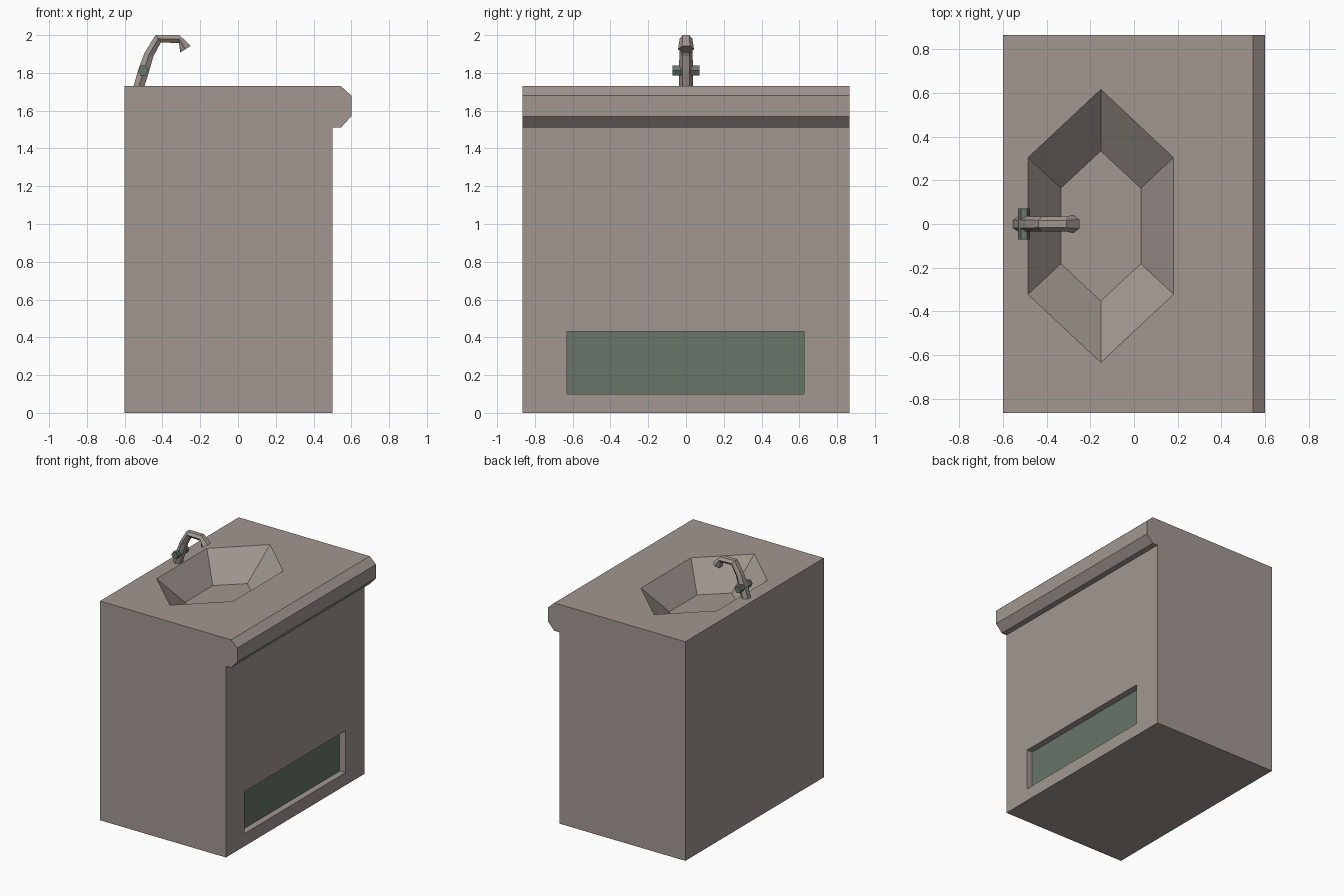
import bpy, bmesh, math
from mathutils import Vector

if "Cube" in bpy.data.objects:
    bpy.data.objects.remove(bpy.data.objects["Cube"])


def material(name, rgb):
    m = bpy.data.materials.new(name)
    m.diffuse_color = (*rgb, 1)
    m.use_nodes = True
    m.node_tree.nodes["Principled BSDF"].inputs["Base Color"].default_value = m.diffuse_color
    return m


stone = material("warm grey", (0.36, 0.31, 0.283))
green = material("dull green", (0.135, 0.18, 0.14))


def loft(name, rings, mats):
    """Closed flat-shaded solid through a list of equal-length rings."""
    bm = bmesh.new()
    vs = [[bm.verts.new(p) for p in r] for r in rings]
    n = len(vs[0])
    for a, b in zip(vs, vs[1:]):
        for i in range(n):
            j = (i + 1) % n
            bm.faces.new((a[i], a[j], b[j], b[i]))
    bm.faces.new(vs[0])
    bm.faces.new(vs[-1])
    bmesh.ops.recalc_face_normals(bm, faces=bm.faces)
    me = bpy.data.meshes.new(name)
    bm.to_mesh(me)
    bm.free()
    for m in mats:
        me.materials.append(m)
    ob = bpy.data.objects.new(name, me)
    bpy.context.collection.objects.link(ob)
    return ob


# cabinet with overhanging chamfered counter edge, extruded along y
profile = [(-0.6, 0), (0.5, 0), (0.5, 1.51), (0.545, 1.51), (0.6, 1.57),
           (0.6, 1.68), (0.545, 1.73), (-0.6, 1.73)]
cabinet = loft("cabinet", [[(x, y, z) for x, z in profile]
                           for y in (-0.865, 0.865)], [stone, green])


# elongated hexagonal basin cutter
def hexagon(hx, mid_y, tip_y, z):
    cx, cy = -0.152, -0.009
    pts = [(0, tip_y), (hx, mid_y), (hx, -mid_y),
           (0, -tip_y), (-hx, -mid_y), (-hx, mid_y)]
    return [(cx + x, cy + y, z) for x, y in pts]


basin = loft("basin_cutter", [hexagon(0.183, 0.173, 0.343, 1.53),
                              hexagon(0.333, 0.313, 0.625, 1.73),
                              hexagon(0.333, 0.313, 0.625, 1.85)], [stone])

# shallow toe recess cutter
recess = loft("recess_cutter", [[(x, -0.63, 0.1), (x, 0.625, 0.1),
                                 (x, 0.625, 0.43), (x, -0.63, 0.43)]
                                for x in (0.45, 0.55)], [stone])

for cutter in (basin, recess):
    cutter.hide_render = True
    mod = cabinet.modifiers.new(cutter.name, 'BOOLEAN')
    mod.operation = 'DIFFERENCE'
    mod.solver = 'EXACT'
    mod.object = cutter
dg = bpy.context.evaluated_depsgraph_get()
cut_mesh = bpy.data.meshes.new_from_object(cabinet.evaluated_get(dg))
cabinet.modifiers.clear()
cabinet.data = cut_mesh
for cutter in (basin, recess):
    bpy.data.objects.remove(cutter)

# green back of the recess
for f in cabinet.data.polygons:
    f.material_index = int(f.normal.x > 0.9 and abs(f.center.x - 0.45) < 0.01)

# tap spout: hexagonal sections given by outer point, inner point, half width
sections = [((-0.553, 1.73), (-0.495, 1.73), 0.037),
            ((-0.527, 1.82), (-0.470, 1.81), 0.037),
            ((-0.495, 1.905), (-0.447, 1.89), 0.035),
            ((-0.437, 2.0), (-0.408, 1.962), 0.034),
            ((-0.31, 2.0), (-0.312, 1.957), 0.034),
            ((-0.25, 1.943), (-0.306, 1.908), 0.042)]
rings = []
for o, i, w in sections:
    o, i = Vector((o[0], 0, o[1])), Vector((i[0], 0, i[1]))
    m, y = (o + i) / 2, Vector((0, w, 0))
    rings.append([o + y / 2, m + y, i + y / 2, i - y / 2, m - y, o - y / 2])
loft("tap_spout", rings, [stone])

# tap handle: small hexagonal bar through the spout
angles = [math.radians(60 * k) for k in range(6)]
loft("tap_handle", [[(-0.503 + 0.028 * math.cos(a), y, 1.812 + 0.03 * math.sin(a))
                     for a in angles] for y in (-0.072, 0.072)], [green])
